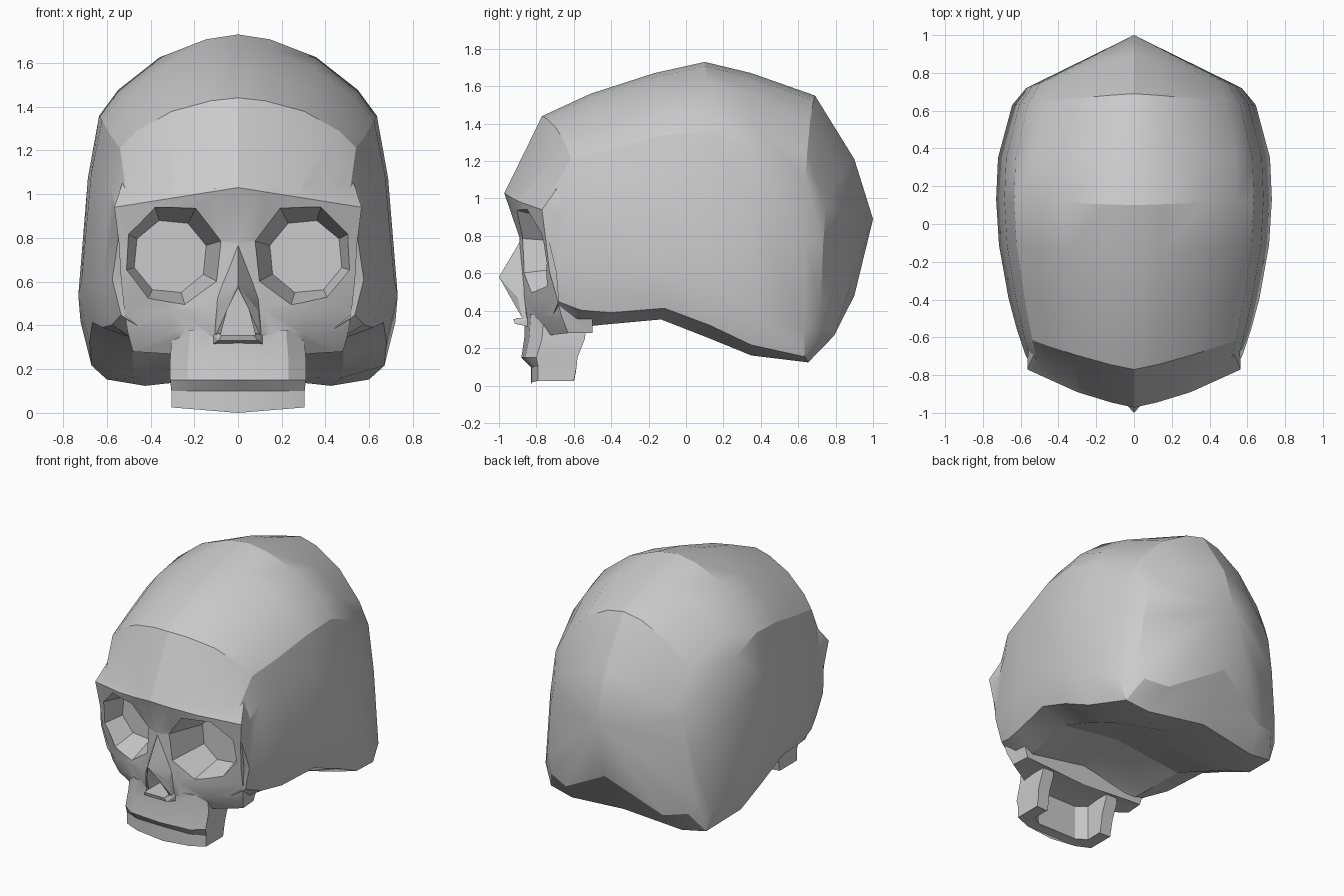
import bpy, bmesh, math
from mathutils import Matrix

if "Cube" in bpy.data.objects:
    bpy.data.objects.remove(bpy.data.objects["Cube"])


def finish(name, bm):
    bm.normal_update()
    bmesh.ops.recalc_face_normals(bm, faces=bm.faces)
    if bm.calc_volume(signed=True) < 0:
        bmesh.ops.reverse_faces(bm, faces=bm.faces)
    me = bpy.data.meshes.new(name)
    bm.to_mesh(me)
    bm.free()
    ob = bpy.data.objects.new(name, me)
    bpy.context.collection.objects.link(ob)
    return ob


def loft(name, halves, pole=None):
    """Skin mirrored half-rings (first and last point on x=0); caps are strips."""
    bm = bmesh.new()
    rings = []
    for h in halves:
        pts = h + [(-x, y, z) for x, y, z in h[-2:0:-1]]
        rings.append([bm.verts.new(p) for p in pts])
    n = len(rings[0])
    for a, b in zip(rings, rings[1:]):
        for i in range(n):
            j = (i + 1) % n
            bm.faces.new((a[i], a[j], b[j], b[i]))

    def cap(r):
        m = n // 2
        bm.faces.new((r[0], r[1], r[n - 1]))
        for i in range(1, m - 1):
            bm.faces.new((r[i], r[i + 1], r[n - i - 1], r[n - i]))
        bm.faces.new((r[m - 1], r[m], r[m + 1]))

    cap(rings[0])
    if pole:
        p = bm.verts.new(pole)
        for i in range(n):
            bm.faces.new((rings[-1][i], rings[-1][(i + 1) % n], p))
    else:
        cap(rings[-1])
    return finish(name, bm)


def hull(name, half):
    """Convex solid from points mirrored across x=0."""
    bm = bmesh.new()
    for p in {q for x, y, z in half for q in ((x, y, z), (-x, y, z))}:
        bm.verts.new(p)
    res = bmesh.ops.convex_hull(bm, input=bm.verts)
    junk = [g for g in res["geom_interior"] if isinstance(g, bmesh.types.BMVert)]
    if junk:
        bmesh.ops.delete(bm, geom=junk, context='VERTS')
    return finish(name, bm)


def combine(target, tool, op):
    """Boolean; if the solver drops the body, keep it and just join or skip."""
    backup = target.data.copy()
    bpy.context.view_layer.objects.active = target
    m = target.modifiers.new(op, 'BOOLEAN')
    m.operation, m.solver, m.object = op, 'EXACT', tool
    bpy.ops.object.modifier_apply(modifier=m.name)
    if len(target.data.polygons) < .7 * len(backup.polygons):
        bm = bmesh.new()
        bm.from_mesh(backup)
        if op == 'UNION':
            bm.from_mesh(tool.data)
        bm.to_mesh(target.data)
        bm.free()
    bpy.data.objects.remove(tool, do_unlink=True)


# braincase: coronal half-profile scaled along the head, bowed toward each end
profile = [(0, 1), (.2, .985), (.49, .93), (.75, .83), (.87, .75), (.94, .56),
           (1, .2), (.93, .055), (.66, .01), (0, 0)]
# y, half width, bottom, top, bow, lean, boxiness, underside recess
stations = [(-.97, .575, .27, 1.03, .20, .18, .5, 0),
            (-.77, .62, .27, 1.44, .17, .05, .75, .03),
            (-.51, .665, .31, 1.56, .12, 0, .95, .08),
            (-.17, .715, .34, 1.67, .06, 0, 1, .10),
            (.10, .73, .24, 1.73, .03, 0, 1, .12),
            (.35, .72, .15, 1.67, 0, 0, 1.08, .12),
            (.69, .645, .12, 1.55, -.06, 0, 1.3, .05),
            (.90, .57, .26, 1.21, -.18, 0, 1.15, .22)]
rings = []
for y, w, zb, zt, bow, lean, box, rec in stations:
    ring = []
    for u, v in profile:
        z = zb + (zt - zb) * v ** box
        ring.append((u * w, y + bow * u ** 1.2 + lean * (zt - z), z))
    x, yy, z = ring[-1]
    ring[-1] = (x, yy, z + rec)
    rings.append(ring)
skull = loft("skull", rings, (0, 1.0, .89))

# face: rows from forehead to cheek (centre z, edge z, edge x, four front depths)
rows = [(1.14, 1.08, .52, (-.915, -.88, -.81, -.67)),
        (1.03, .94, .565, (-.972, -.945, -.89, -.77)),
        (.79, .78, .545, (-.89, -.865, -.83, -.75)),
        (.62, .61, .535, (-.89, -.86, -.80, -.73)),
        (.47, .47, .52, (-.88, -.86, -.81, -.69)),
        (.36, .37, .505, (-.86, -.85, -.79, -.665)),
        (.25, .28, .48, (-.82, -.81, -.73, -.63))]
face_rings = []
for zc, ze, xe, ys in rows:
    xs = (0, .12, .3, xe)
    ring = [(x, y, zc + (ze - zc) * x / xe) for x, y in zip(xs, ys)]
    face_rings.append(ring + [(xe - .01, -.5, ze), (0, -.5, zc)])
combine(skull, loft("face", face_rings), 'UNION')

# nasal bones
combine(skull, hull("nose", [(0, -.87, .80), (0, -1.0, .58), (.09, -.9, .47),
                             (.10, -.875, .36), (.10, -.8, .62), (.12, -.8, .34)]), 'UNION')

# upper jaw and tooth row
jaw_rows = [(.38, [(0, -.86), (.22, -.83), (.30, -.76), (.29, -.53)]),
            (.25, [(0, -.865), (.23, -.84), (.31, -.77), (.31, -.54)]),
            (.15, [(0, -.88), (.23, -.86), (.31, -.80), (.31, -.58)]),
            (.10, [(0, -.83), (.2, -.825), (.305, -.79), (.305, -.585)]),
            (.0, [(0, -.83), (.2, -.825), (.305, -.79), (.305, -.60)])]
jaw_rings = []
for z, pts in jaw_rows:
    ring = [(x, y, z + (.025 * x / .305 if z == 0 else 0)) for x, y in pts]
    jaw_rings.append(ring + [(0, ring[-1][1], z)])
jaw = loft("upper_jaw", jaw_rings)
palate = hull("palate_cutter", [(x, y, z) for x, y in ((.15, -.765), (.22, -.72), (.22, -.4))
                                for z in (-.1, .31)])
combine(jaw, palate, 'DIFFERENCE')
combine(skull, jaw, 'UNION')

# ledge under the nasal opening
combine(skull, hull("nasal_ledge", [(.07, -.925, .36), (.09, -.915, .33), (.12, -.82, .365),
                                    (.12, -.82, .31)]), 'UNION')

# nasal opening
combine(skull, hull("nasal_cutter", [(x, y, z) for x, z in ((0, .57), (.05, .47), (.08, .355))
                                     for y in (-1.1, -.75)]), 'DIFFERENCE')

# eye sockets
for s in (-1, 1):
    bm = bmesh.new()
    mat = (Matrix.Translation((s * .31, -.8, .715)) @ Matrix.Rotation(math.pi / 2, 4, 'X')
           @ Matrix.Rotation(s * math.radians(28), 4, 'Z'))
    bmesh.ops.create_cone(bm, cap_ends=True, segments=8, radius1=.172, radius2=.275,
                          depth=.4, matrix=mat)
    combine(skull, finish("socket_cutter", bm), 'DIFFERENCE')

# faceted look with softly shaded broad areas
bpy.ops.object.select_all(action='DESELECT')
skull.select_set(True)
bpy.context.view_layer.objects.active = skull
bpy.ops.object.shade_smooth_by_angle(angle=math.radians(24))
